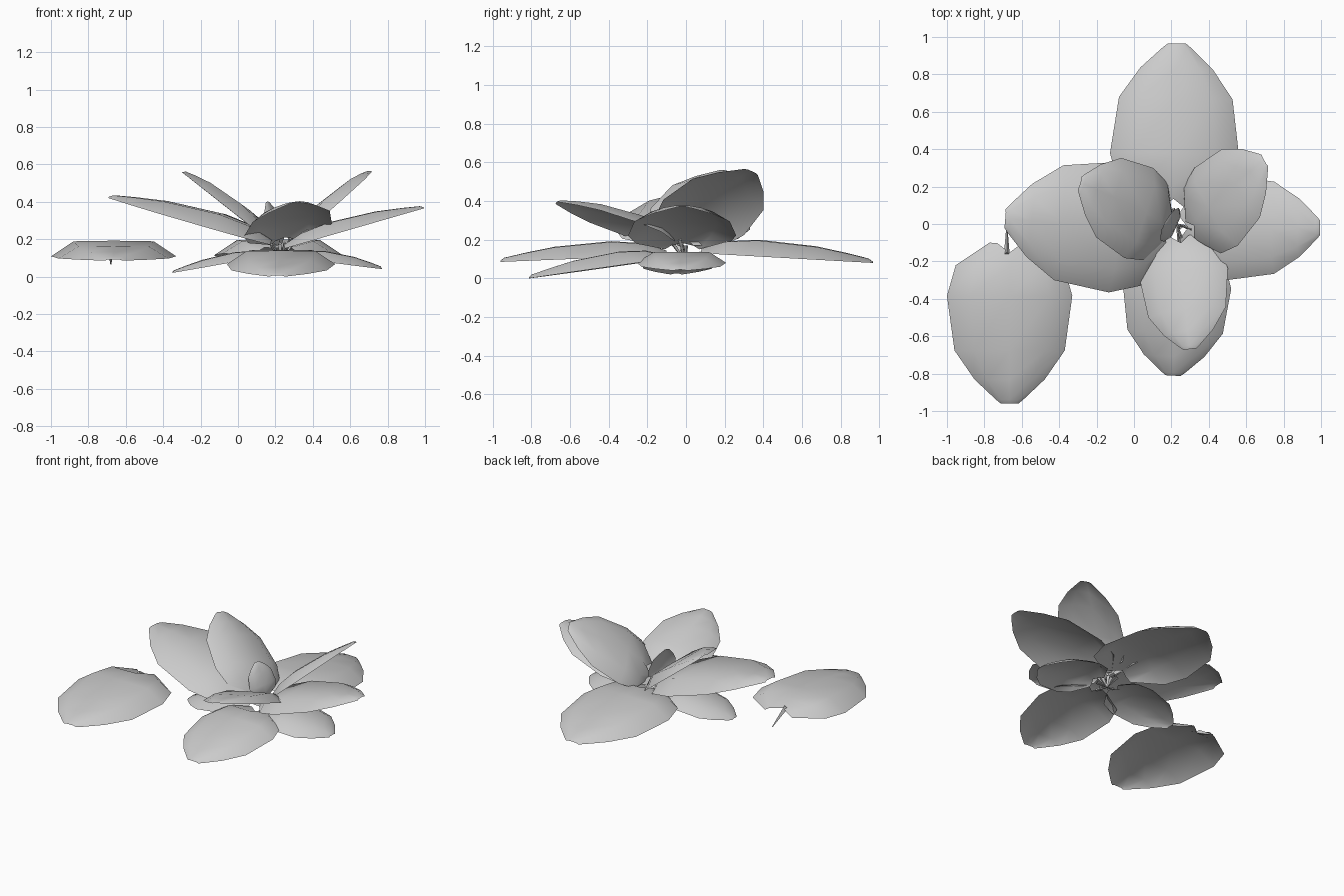
import bpy, bmesh
from mathutils import Vector

cube = bpy.data.objects.get("Cube")
if cube:
    bpy.data.objects.remove(cube, do_unlink=True)

grey = bpy.data.materials.new("leaf grey")
grey.use_nodes = True
colour = (0.6, 0.6, 0.6, 1)
grey.diffuse_color = colour
grey.node_tree.nodes["Principled BSDF"].inputs["Base Color"].default_value = colour

# Leaf profile: position along leaf, half width, bulge
ROWS = [(0, 0.32, 0.3), (0.14, 0.86, 0.8), (0.33, 1, 1),
        (0.67, 0.88, 0.8), (0.85, 0.56, 0.5), (0.975, 0.22, 0.25), (1, 0.14, 0.08)]
# Cross-section: side position, height
SECTION = [(-1, 0), (-0.64, 0.92), (0, 0.96), (0.64, 0.92), (1, 0)]


def finish(bm, name):
    mesh = bpy.data.meshes.new(name)
    bm.to_mesh(mesh)
    bm.free()
    mesh.materials.append(grey)
    obj = bpy.data.objects.new(name, mesh)
    bpy.context.collection.objects.link(obj)
    bpy.ops.object.select_all(action="DESELECT")
    obj.select_set(True)
    bpy.context.view_layer.objects.active = obj
    bpy.ops.object.shade_smooth_by_angle(angle=1.2)


def leaf(name, base, tip, half, normal=(0, 0, 1), bulge=0.26):
    """Cupped open shell; the rim follows the line from base to tip."""
    base, tip, up = Vector(base), Vector(tip), Vector(normal)
    axis = tip - base
    side = axis.cross(up).normalized()
    up = side.cross(axis).normalized()
    bm = bmesh.new()
    grid = []
    for i, (t, w, b) in enumerate(ROWS):
        row = []
        for s, h in SECTION:
            along = t + (0.06 if i == 0 and s == 0 else 0)
            row.append(bm.verts.new(base + axis * along + side * s * w * half
                                    + up * h * b * bulge * half))
        grid.append(row)
    for a, b in zip(grid, grid[1:]):
        for j in range(len(SECTION) - 1):
            bm.faces.new((a[j], a[j + 1], b[j + 1], b[j]))
    finish(bm, name)


def stalk(name, start, end, radius):
    """Thin three-sided spike tapering to its end."""
    start, end = Vector(start), Vector(end)
    d = end - start
    bm = bmesh.new()
    bmesh.ops.create_cone(bm, segments=3, radius1=radius, radius2=0.003,
                          depth=d.length, cap_ends=True)
    bmesh.ops.transform(bm, verts=bm.verts,
                        matrix=d.to_track_quat("Z", "Y").to_matrix().to_4x4())
    bmesh.ops.translate(bm, verts=bm.verts, vec=(start + end) / 2)
    finish(bm, name)


LEAVES = [
    ("back_leaf", (0.21, 0.08, 0.13), (0.23, 0.965, 0.08), 0.345, (0, 0, 1)),
    ("broad_right_leaf", (0.18, -0.04, 0.17), (-0.69, 0.03, 0.42), 0.35, (0, 0, 1)),
    ("broad_left_leaf", (0.25, -0.02, 0.15), (0.995, -0.02, 0.365), 0.28, (0, 0, 1)),
    ("raised_right_leaf", (0.18, -0.02, 0.18), (-0.29, 0.22, 0.55), 0.26, (0.62, 0, 0.78)),
    ("raised_left_leaf", (0.31, -0.03, 0.2), (0.7, 0.34, 0.55), 0.255, (-0.62, 0, 0.78)),
    ("raised_front_leaf", (0.25, -0.07, 0.18), (0.3, -0.67, 0.39), 0.24, (-0.2, 0.35, 1)),
    ("low_front_leaf", (0.24, -0.1, 0.1), (0.21, -0.81, 0), 0.29, (0, 0, 1)),
    ("low_right_leaf", (0.15, -0.03, 0.11), (-0.35, -0.05, 0.02), 0.2, (0, 0, 1)),
    ("low_left_leaf", (0.3, -0.02, 0.1), (0.77, -0.03, 0.04), 0.23, (0, 0, 1)),
    ("young_centre_leaf", (0.22, 0, 0.17), (0.155, -0.01, 0.4), 0.1, (0.85, -0.42, 0.3)),
    ("fallen_leaf", (-0.665, -0.1, 0.12), (-0.665, -0.96, 0.085), 0.335, (0, 0, 1)),
]
for item in LEAVES:
    leaf(*item)

# Stalks from each leaf base down to the crown
crown = Vector((0.23, 0, 0.08))
for name, base, *rest in LEAVES[:-1]:
    stalk(name.replace("leaf", "stalk"), base, crown, 0.012)
stalk("fallen_stalk", (-0.68, -0.16, 0.15), (-0.68, -0.01, 0.065), 0.018)
